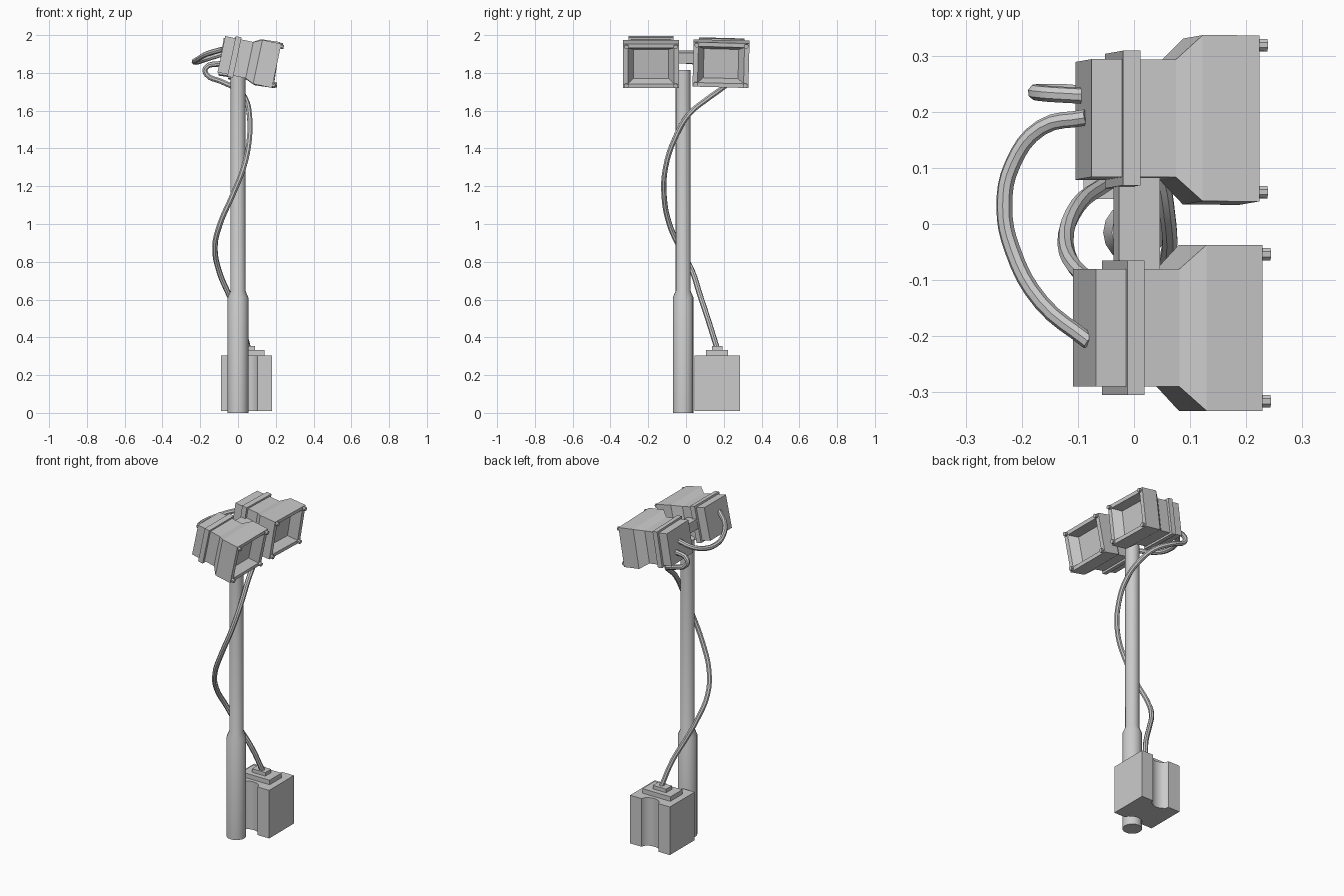
import bpy, bmesh, math
from mathutils import Matrix, Vector

if "Cube" in bpy.data.objects:
    bpy.data.objects.remove(bpy.data.objects["Cube"])


def make(name, bm, smooth=False):
    bmesh.ops.recalc_face_normals(bm, faces=bm.faces)
    me = bpy.data.meshes.new(name)
    bm.to_mesh(me)
    bm.free()
    ob = bpy.data.objects.new(name, me)
    bpy.context.collection.objects.link(ob)
    if smooth:
        shade(ob)
    return ob


def shade(ob):
    bpy.ops.object.select_all(action='DESELECT')
    bpy.context.view_layer.objects.active = ob
    ob.select_set(True)
    bpy.ops.object.shade_smooth_by_angle(angle=math.radians(40))


def loft(bm, rings):
    """Skin closed rings of points and cap both ends."""
    rings = [[bm.verts.new(p) for p in r] for r in rings]
    for a, b in zip(rings, rings[1:]):
        n = len(a)
        for i in range(n):
            j = (i + 1) % n
            bm.faces.new((a[i], a[j], b[j], b[i]))
    bm.faces.new(rings[0])
    bm.faces.new(rings[-1])


def box(name, x0, x1, y0, y1, z0, z1):
    bm = bmesh.new()
    loft(bm, [[(x0, y0, z), (x1, y0, z), (x1, y1, z), (x0, y1, z)] for z in (z0, z1)])
    return make(name, bm)


def cable(name, pts, radius):
    cu = bpy.data.curves.new(name, 'CURVE')
    cu.dimensions = '3D'
    cu.bevel_depth, cu.bevel_resolution, cu.resolution_u = radius, 2, 4
    cu.use_fill_caps = True
    sp = cu.splines.new('BEZIER')
    sp.bezier_points.add(len(pts) - 1)
    for bp, p in zip(sp.bezier_points, pts):
        bp.co = p
        bp.handle_left_type = bp.handle_right_type = 'AUTO'
    ob = bpy.data.objects.new(name, cu)
    bpy.context.collection.objects.link(ob)
    bpy.ops.object.select_all(action='DESELECT')
    bpy.context.view_layer.objects.active = ob
    ob.select_set(True)
    bpy.ops.object.convert(target='MESH')
    shade(bpy.context.object)


# Stepped pole
bm = bmesh.new()
N = 16
loft(bm, [[(r * math.cos(2 * math.pi * i / N), -0.015 + r * math.sin(2 * math.pi * i / N), z)
           for i in range(N)]
          for r, z in ((.055, 0), (.055, .61), (.04, .645), (.04, 1.815))])
make("pole", bm, True)

# Crossbar between the lamps
bar = box("crossbar", -.037, .037, -.1, .1, -.028, .028)
bar.matrix_world = Matrix.Translation((.005, 0, 1.885)) @ Matrix.Rotation(math.radians(10), 4, 'Y')

# Lamp sections along the beam axis: position, half width, half height
SECTIONS = ((-.092, .105, .098), (-.037, .105, .098), (-.037, .12, .109), (-.006, .12, .109),
            (-.006, .105, .098), (.06, .105, .098), (.105, .148, .119), (.207, .148, .119),
            (.207, .122, .097), (.155, .092, .078))


def lamp(name, loc, pitch, roll):
    m = (Matrix.Translation(loc) @ Matrix.Rotation(math.radians(roll), 4, 'X')
         @ Matrix.Rotation(math.radians(pitch), 4, 'Y'))
    bm = bmesh.new()
    loft(bm, [[(u, -a, -b), (u, a, -b), (u, a, b), (u, -a, b)] for u, a, b in SECTIONS])
    make(name + "_housing", bm).matrix_world = m
    # Corner screws on the front frame
    bm = bmesh.new()
    for sy in (-1, 1):
        for sz in (-1, 1):
            loft(bm, [[(u, sy * .131 + .012 * math.cos(k * math.pi / 4 + math.pi / 8),
                        sz * .105 + .012 * math.sin(k * math.pi / 4 + math.pi / 8))
                       for k in range(8)] for u in (.2, .223)])
    make(name + "_screws", bm).matrix_world = m


lamp("left_lamp", (.002, -.185, 1.88), 12, 0)
lamp("right_lamp", (.001, .186, 1.872), 8.5, -1.5)

# Control box with a rounded groove in front and back
prof = []
for s, y in ((1, .045), (-1, .285)):
    prof.append((.045 - s * .135, y))
    for k in range(7):
        a = math.pi * k / 6
        prof.append((.045 - s * .057 * math.cos(a), y + s * .042 * math.sin(a)))
    prof.append((.045 + s * .135, y))
bm = bmesh.new()
loft(bm, [[(x, y, z) for x, y in prof] for z in (.01, .305)])
make("control_box", bm, True)
box("box_lid_plate", -.05, .14, .107, .223, .3, .333)
box("cable_socket", 0, .09, .137, .193, .33, .355)

# Power cable winding around the pole up to the right lamp
cable("power_cable", [
    (.055, .165, .34), (.01, .115, .5), (-.05, .072, .63), (-.1, .033, .75), (-.122, -.035, .88),
    (-.095, -.088, 1.0), (-.03, -.116, 1.15), (.03, -.108, 1.3), (.06, -.06, 1.45),
    (.06, .015, 1.58), (.04, .11, 1.66), (0, .18, 1.71), (-.09, .23, 1.755),
    (-.165, .236, 1.79), (-.172, .234, 1.825), (-.085, .228, 1.85)], .0145)

# Cable linking the two lamps
cable("link_cable", [
    (-.085, .19, 1.9), (-.165, .172, 1.875), (-.217, .105, 1.858), (-.231, .03, 1.86),
    (-.217, -.045, 1.87), (-.165, -.14, 1.9), (-.08, -.21, 1.925)], .0145)
